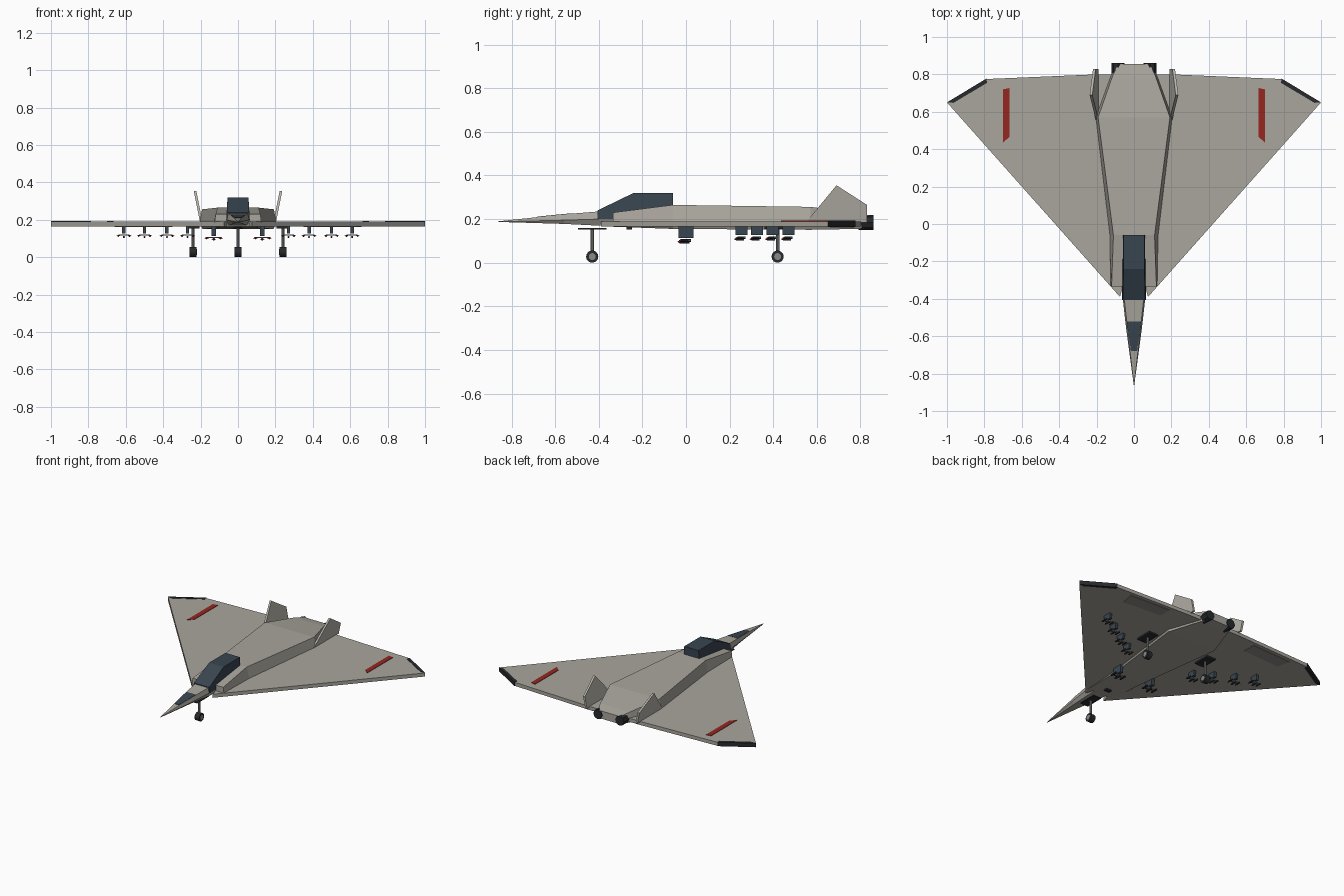
import bpy, bmesh, math
from mathutils import Matrix

if "Cube" in bpy.data.objects:
    bpy.data.objects.remove(bpy.data.objects["Cube"])


def mat(name, r, g, b):
    m = bpy.data.materials.new(name)
    m.diffuse_color = (r, g, b, 1)
    m.use_nodes = True
    m.node_tree.nodes["Principled BSDF"].inputs["Base Color"].default_value = m.diffuse_color
    return m


HULL = mat("hull_grey", .40, .38, .34)
FIN = mat("fin_grey", .47, .45, .40)
GLASS = mat("canopy_glass", .04, .06, .08)
DARK = mat("dark_metal", .02, .023, .026)
PANEL = mat("panel_grey", .28, .27, .25)
RED = mat("red_marking", .30, .02, .015)
STEEL = mat("steel", .25, .25, .25)


def finish(name, bm, m):
    bmesh.ops.recalc_face_normals(bm, faces=bm.faces)
    me = bpy.data.meshes.new(name)
    bm.to_mesh(me)
    bm.free()
    me.materials.append(m)
    ob = bpy.data.objects.new(name, me)
    bpy.context.collection.objects.link(ob)
    return ob


def bridge(name, rings, m):
    """Skin a list of equal-length point rings and cap both ends."""
    bm = bmesh.new()
    vs = [[bm.verts.new(p) for p in r] for r in rings]
    n = len(vs[0])
    for a, b in zip(vs, vs[1:]):
        for i in range(n):
            j = (i + 1) % n
            bm.faces.new((a[i], a[j], b[j], b[i]))
    bm.faces.new(vs[0])
    bm.faces.new(vs[-1])
    return finish(name, bm, m)


def loft(name, sections, m):
    """Symmetric sections: (y, [(half_width, z), ...] from bottom to top)."""
    rings = []
    for y, pts in sections:
        rings.append([(w, y, z) for w, z in pts] + [(-w, y, z) for w, z in reversed(pts)])
    return bridge(name, rings, m)


def slab(name, outline, z0, z1, m, s=1):
    return bridge(name, [[(s * x, y, z) for x, y in outline] for z in (z0, z1)], m)


def box(name, x, y, z, sx, sy, sz, m):
    hx, hy = sx / 2, sy / 2
    return slab(name, [(x - hx, y - hy), (x + hx, y - hy), (x + hx, y + hy), (x - hx, y + hy)],
                z - sz / 2, z + sz / 2, m)


def rod(name, x, y, z, r, length, axis, m, r2=None, seg=12):
    rot = {"X": Matrix.Rotation(math.pi / 2, 4, "Y"), "Y": Matrix.Rotation(math.pi / 2, 4, "X"),
           "Z": Matrix()}[axis]
    bm = bmesh.new()
    bmesh.ops.create_cone(bm, cap_ends=True, segments=seg, radius1=r, radius2=r if r2 is None else r2,
                          depth=length, matrix=Matrix.Translation((x, y, z)) @ rot)
    return finish(name, bm, m)


# Delta wing slab
half = [(.06, -.335), (.075, -.39), (1, .65), (.79, .775), (.2, .80)]
slab("delta_wing", half + [(-x, y) for x, y in reversed(half)], .165, .19, HULL)

# Pointed nose
loft("nose", [
    (-.86, [(.001, .187), (.0015, .188), (.001, .19)]),
    (-.56, [(.028, .178), (.042, .195), (.034, .222)]),
    (-.40, [(.045, .170), (.060, .200), (.052, .235)]),
    (-.20, [(.055, .165), (.070, .200), (.052, .238)])], HULL)
loft("nose_glare_panel", [
    (-.68, [(.015, .205), (.016, .2115)]),
    (-.56, [(.033, .215), (.033, .2235)]),
    (-.52, [(.038, .215), (.038, .227)])], GLASS)

# Main body with rear deck and belly
loft("fuselage", [
    (-.335, [(.10, .165), (.125, .185), (.120, .230)]),
    (-.06, [(.11, .155), (.130, .185), (.110, .265)]),
    (.57, [(.19, .151), (.205, .185), (.192, .256)]),
    (.79, [(.115, .155), (.125, .185), (.115, .228)]),
    (.855, [(.08, .160), (.09, .185), (.085, .214)])], HULL)

# Faceted canopy
loft("canopy", [
    (-.405, [(.063, .20), (.060, .24)]),
    (-.24, [(.063, .20), (.056, .32)]),
    (-.06, [(.063, .20), (.056, .32)])], GLASS)

# Belly sensor and nose gear bay
box("belly_sensor", 0, -.26, .158, .04, .025, .012, DARK)
box("nose_gear_bay", 0, -.43, .156, .06, .13, .006, DARK)


# Landing gear leg with wheel
def gear(name, x, y):
    rod(name + "_strut", x, y, .095, .008, .13, "Z", STEEL, seg=8)
    rod(name + "_wheel", x, y, .028, .028, .036, "X", DARK, seg=14)
    rod(name + "_hub", x, y, .028, .016, .040, "X", STEEL, seg=14)


gear("nose_gear", 0, -.43)


# Pylon carrying a cluster of three small missiles
def missile(name, x, y, z, length, r):
    rod(name, x, y, z, r, length, "Y", DARK, seg=8)
    rod(name + "_tip", x, y - length / 2 - .005, z, r, .01, "Y", RED, r2=.001, seg=8)
    box(name + "_fins", x, y + length * .35, z, r * 3.4, length * .2, .002, STEEL)


def store(name, x, y, top, drop, size):
    zb = top - drop
    box(name + "_pylon", x, y, top - drop / 2, .018 * size, .055 * size, drop, GLASS)
    box(name + "_rack", x, y, zb - .008, .06 * size, .018, .006, STEEL)
    for k in (-1, 0, 1):
        missile(f"{name}_missile_{k + 2}", x + k * .03 * size, y - (0 if k else .006),
                zb - .012 - (0 if k else .006), .036 * size, .0055 * size)


for s, side in ((1, "right"), (-1, "left")):
    # Canted tail fin: profile in y/z, leaning outward, given thickness in x
    prof = [(.55, .185), (.69, .355), (.83, .265), (.83, .185)]
    bridge(side + "_tail_fin", [[(s * (.197 + t + (z - .19) * .2), y, z) for y, z in prof]
                                for t in (-.007, .007)], FIN)
    # Dark wing tip edge and red stripe
    slab(side + "_wingtip_strip", [(1.0, .65), (.79, .777), (.785, .755), (.965, .648)], .164, .1925, DARK, s)
    slab(side + "_red_stripe", [(.665, .467), (.70, .435), (.70, .72), (.665, .727)], .185, .193, RED, s)
    # Flap panel under the wing
    slab(side + "_flap_panel", [(.35, .68), (.64, .66), (.66, .755), (.35, .77)], .162, .168, PANEL, s)
    # Engine nozzle
    rod(side + "_engine_nozzle", s * .085, .825, .185, .034, .07, "Y", DARK, seg=8)
    # Main gear and its bay
    box(side + "_main_gear_bay", s * .24, .42, .160, .07, .12, .012, DARK)
    gear(side + "_main_gear", s * .24, .42)
    # Weapon stations
    store(side + "_inner_store", s * .13, 0, .166, .052, 1.25)
    for i, (x, y) in enumerate(((.27, .255), (.38, .325), (.50, .397), (.61, .47))):
        store(f"{side}_store_{i + 1}", s * x, y, .168, .042, 1.0)
